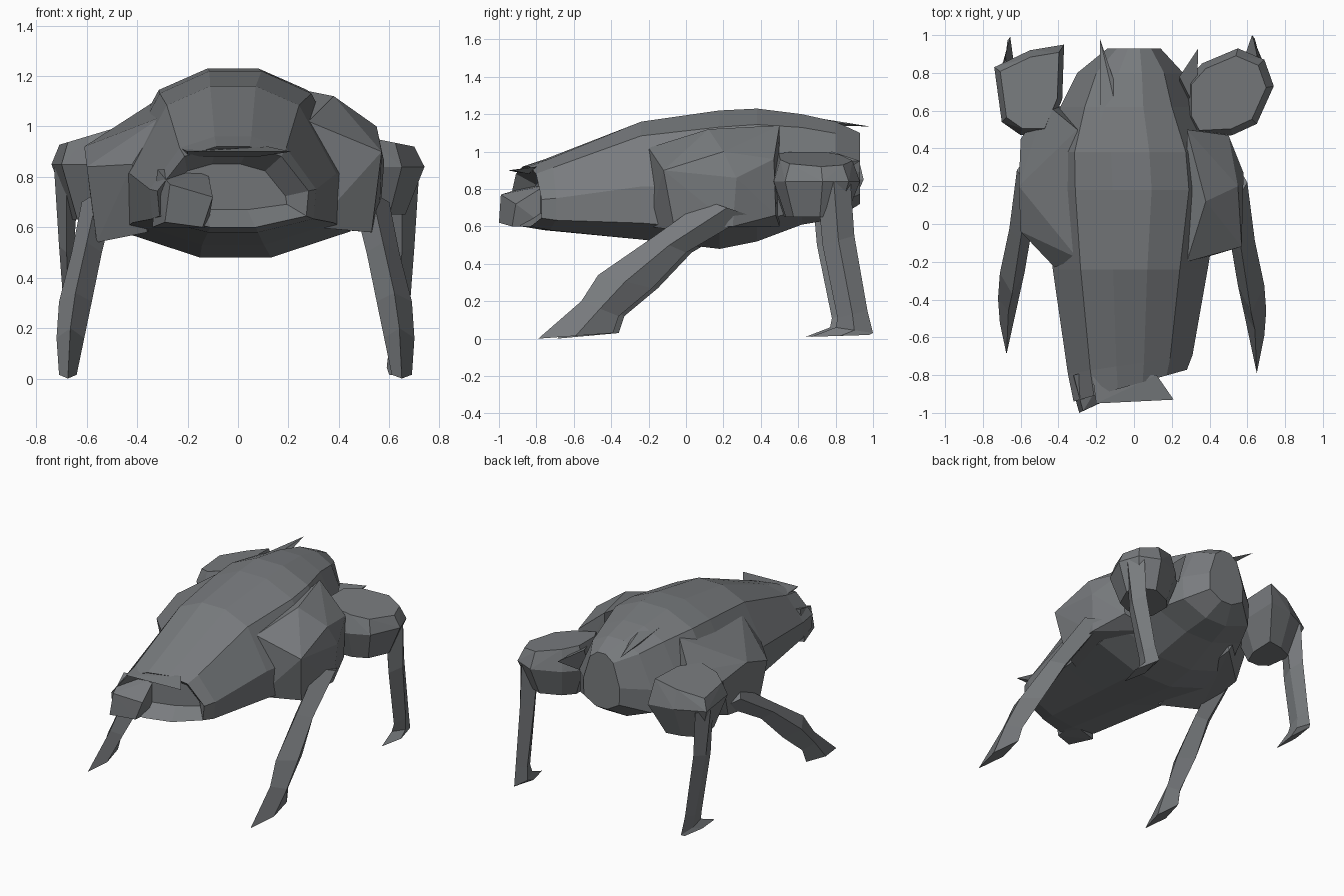
import bpy, bmesh
from mathutils import Vector

grey = bpy.data.materials.new("slate grey")
grey.diffuse_color = (0.19, 0.20, 0.21, 1)


def finish(bm, name):
    bmesh.ops.recalc_face_normals(bm, faces=bm.faces)
    me = bpy.data.meshes.new(name)
    bm.to_mesh(me)
    bm.free()
    me.materials.append(grey)
    ob = bpy.data.objects.new(name, me)
    bpy.context.collection.objects.link(ob)
    return ob


def hull(name, pts):
    bm = bmesh.new()
    vs = [bm.verts.new(p) for p in pts]
    r = bmesh.ops.convex_hull(bm, input=vs)
    junk = {e for e in r["geom_interior"] + r["geom_unused"] if isinstance(e, bmesh.types.BMVert)}
    bmesh.ops.delete(bm, geom=list(junk), context='VERTS')
    return finish(bm, name)


def loft(name, rings, recess=None):
    bm = bmesh.new()
    loops = [[bm.verts.new(p) for p in ring] for ring in rings]
    n = len(loops[0])
    for a, b in zip(loops, loops[1:]):
        for i in range(n):
            j = (i + 1) % n
            bm.faces.new((a[i], a[j], b[j], b[i]))
    front = bm.faces.new(loops[0])
    bm.faces.new(loops[-1])
    bmesh.ops.recalc_face_normals(bm, faces=bm.faces)
    if recess:
        bmesh.ops.inset_individual(bm, faces=[front], thickness=recess[0], depth=-recess[1])
    return finish(bm, name)


# Head and torso: one faceted loft; the mouth end slants back to the right
half = [(0.22, 1), (0.64, 0.88), (1, 0.45), (0.97, 0.14), (0.3, 0)]
profile = half + [(-u, v) for u, v in reversed(half)]
sections = [  # y, centre x, half width, bottom, top, slant
    (-0.85, -0.02, 0.30, 0.60, 0.92, 0.28),
    (-0.74, -0.02, 0.33, 0.58, 0.96, 0.15),
    (-0.24, -0.02, 0.41, 0.53, 1.16, 0),
    (0.18, -0.01, 0.47, 0.48, 1.22, 0),
    (0.38, -0.02, 0.46, 0.52, 1.23, 0),
    (0.62, -0.03, 0.36, 0.61, 1.20, 0),
    (0.80, -0.02, 0.28, 0.64, 1.16, 0),
    (0.93, 0.0, 0.14, 0.72, 1.10, 0),
]
loft("body", [[(cx + w * u, y + slant * (cx + w * u), lo + (hi - lo) * v) for u, v in profile]
              for y, cx, w, lo, hi, slant in sections], recess=(0.07, 0.10))

# Snout tip and lip flap
hull("snout", [(-0.29, -1.0, 0.62), (-0.27, -0.99, 0.77), (-0.14, -0.93, 0.60), (-0.10, -0.91, 0.72),
               (-0.34, -0.82, 0.60), (-0.32, -0.80, 0.83), (-0.12, -0.75, 0.82), (-0.12, -0.75, 0.60)])
hull("upper_lip", [(-0.20, -0.95, 0.90), (0.0, -0.92, 0.90), (0.21, -0.93, 0.90), (-0.22, -0.8, 0.91),
                   (0.12, -0.8, 0.92), (-0.2, -0.86, 0.88), (0.08, -0.84, 0.88)])

# Shoulders
hull("right_shoulder", [(0.28, -0.2, 1.02), (0.57, -0.12, 0.90), (0.58, 0.27, 0.86), (0.50, 0.47, 0.96),
                        (0.28, 0.50, 1.14), (0.38, 0.12, 1.12), (0.55, 0.2, 1.0), (0.30, -0.2, 0.60),
                        (0.53, -0.06, 0.58), (0.56, 0.25, 0.60), (0.48, 0.48, 0.66), (0.28, 0.5, 0.6)])
hull("left_shoulder", [(-0.30, -0.18, 1.04), (-0.42, -0.23, 0.85), (-0.60, -0.04, 0.84), (-0.61, 0.2, 0.92),
                       (-0.60, 0.45, 0.88), (-0.47, 0.64, 0.98), (-0.30, 0.5, 1.12), (-0.36, -0.18, 0.58),
                       (-0.56, 0.0, 0.54), (-0.57, 0.35, 0.60), (-0.3, 0.6, 0.62)])

# Tail spike and rump ridge
hull("tail_spike", [(-0.18, 0.98, 1.135), (0.02, 0.38, 1.20), (-0.05, 0.42, 1.225), (-0.18, 0.55, 1.18), (-0.16, 0.62, 1.14)])
hull("rump_side_spike", [(0.34, 0.93, 0.95), (0.24, 0.78, 1.0), (0.33, 0.6, 0.95), (0.24, 0.7, 0.80)])


# Rear haunches: an outline with a full waist, the bottom shrunk toward the leg, the top tilted outward
def haunch(name, outline, low, mid, high, low_scale, tilt):
    c = sum((Vector(p) for p in outline), Vector((0, 0))) / len(outline)
    pts = []
    for z, s, t in ((low, low_scale, 0), (mid, 1, 0), (high, 0.84, tilt)):
        for p in outline:
            q = c + (Vector(p) - c) * s
            pts.append((q.x, q.y, z - t * (abs(q.x) - 0.5)))
    hull(name, pts)


haunch("right_haunch", [(0.27, 0.55), (0.27, 0.75), (0.36, 0.85), (0.55, 0.93), (0.69, 0.87),
                        (0.74, 0.73), (0.65, 0.53), (0.52, 0.47), (0.32, 0.46)], 0.65, 0.84, 0.96, 0.7, 0.2)
haunch("left_haunch", [(-0.74, 0.83), (-0.55, 0.92), (-0.37, 0.95), (-0.38, 0.66),
                       (-0.46, 0.47), (-0.60, 0.47), (-0.70, 0.54)], 0.63, 0.85, 0.99, 0.6, 0.3)


# Legs: thin diamond sections; stations are (front y, z), (back y, z), inner x, outer x
def leg(name, side, stations):
    rings = []
    for (fy, fz), (by, bz), xi, xo in stations:
        m, my, mz = (xi + xo) / 2, (fy + by) / 2, (fz + bz) / 2
        rings.append([(side * x, y, z) for x, y, z in
                      ((m, fy, fz), (xo, my, mz), (m, by, bz), (xi, my, mz))])
    loft(name, rings)


def shifted(stations, dy, di, do):
    return [((f[0] + dy, f[1]), (b[0] + dy * 0.3, b[1]), i + di, o + do) for f, b, i, o in stations]


front = [((0.10, 0.74), (0.34, 0.66), 0.46, 0.60), ((-0.18, 0.54), (0.0, 0.46), 0.51, 0.64),
         ((-0.47, 0.34), (-0.18, 0.27), 0.55, 0.69), ((-0.56, 0.20), (-0.36, 0.12), 0.58, 0.70),
         ((-0.79, 0.0), (-0.39, 0.03), 0.61, 0.69)]
rear = [((0.70, 0.84), (0.88, 0.84), 0.58, 0.72), ((0.73, 0.50), (0.90, 0.55), 0.60, 0.70),
        ((0.81, 0.11), (0.97, 0.15), 0.60, 0.67), ((0.80, 0.06), (1.0, 0.03), 0.59, 0.66),
        ((0.67, 0.01), (0.98, 0.02), 0.60, 0.68)]
leg("right_front_leg", 1, front)
leg("left_front_leg", -1, shifted(front, 0.10, 0.03, 0.02))
leg("right_rear_leg", 1, rear)
leg("left_rear_leg", -1, shifted(rear, -0.03, 0.05, 0.01))
